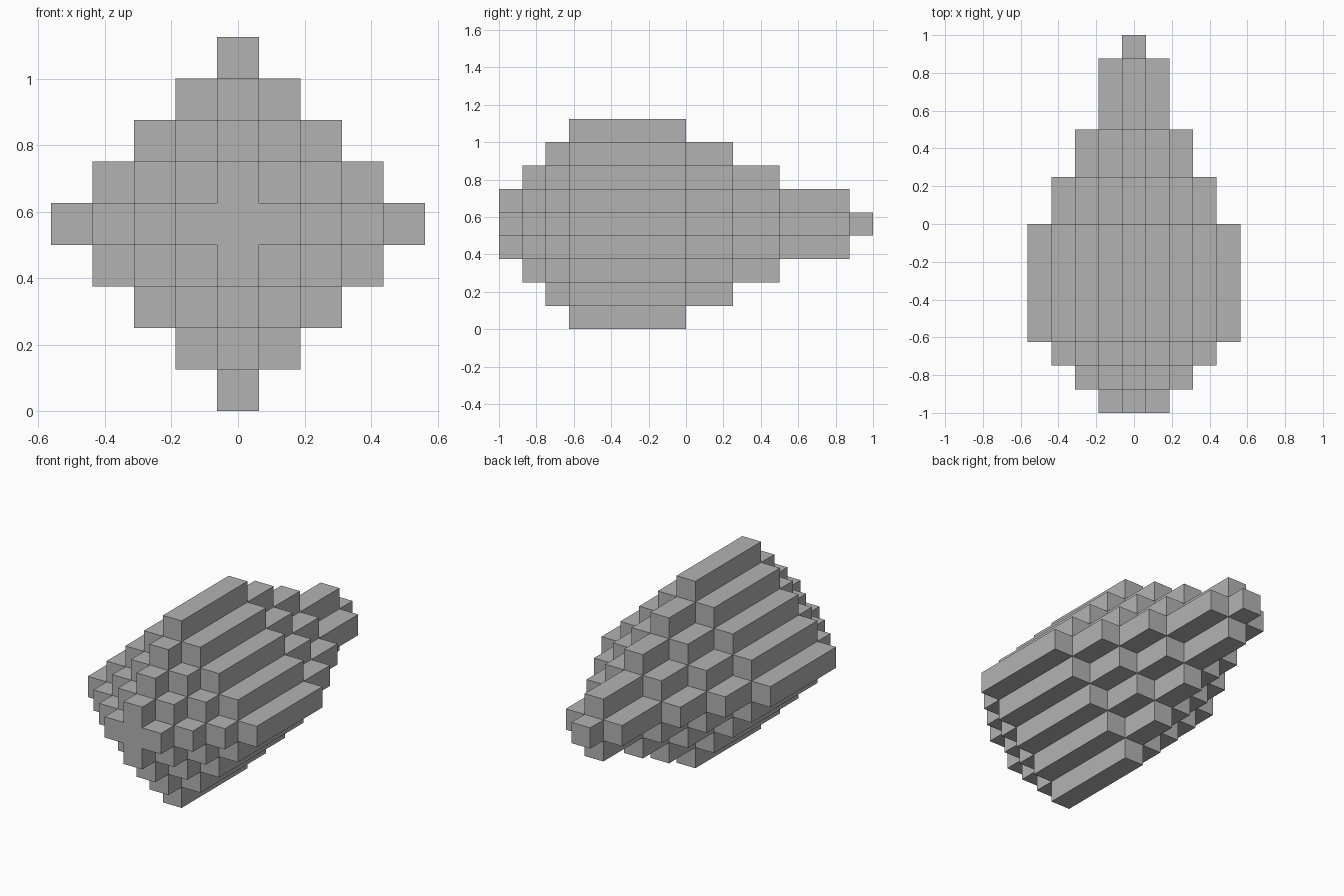
import bpy
import bmesh

cube = bpy.data.objects.get("Cube")
if cube:
    bpy.data.objects.remove(cube, do_unlink=True)

CELL = 0.125
HALF = CELL / 2
CENTRE_Z = 4.5 * CELL
# Front and back end of a bar, by its step distance from the central axis
FRONT = [-1, -1, -0.875, -0.75, -0.625]
BACK = [1, 0.875, 0.5, 0.25, 0]
RINGS = len(FRONT)

grey = bpy.data.materials.new("stone grey")
grey.use_nodes = True
grey.diffuse_color = (0.45, 0.45, 0.45, 1)
grey.node_tree.nodes["Principled BSDF"].inputs["Base Color"].default_value = grey.diffuse_color

bm = bmesh.new()


def quad(points):
    bm.faces.new([bm.verts.new(p) for p in points])


def side(x, z, nx, nz, y0, y1):
    """Long outward face of a bar, on the side (nx, nz)."""
    if y1 <= y0:
        return
    tx, tz = -nz, nx
    a = (x + (nx - tx) * HALF, z + (nz - tz) * HALF)
    b = (x + (nx + tx) * HALF, z + (nz + tz) * HALF)
    quad([(a[0], y0, a[1]), (a[0], y1, a[1]), (b[0], y1, b[1]), (b[0], y0, b[1])])


def bar(i, k):
    """Visible faces of one square bar running front to back."""
    d = abs(i) + abs(k)
    x, z = i * CELL, CENTRE_Z + k * CELL
    y0, y1 = FRONT[d], BACK[d]
    corners = [(x - HALF, z - HALF), (x + HALF, z - HALF),
               (x + HALF, z + HALF), (x - HALF, z + HALF)]
    quad([(cx, y0, cz) for cx, cz in corners])
    quad([(cx, y1, cz) for cx, cz in reversed(corners)])
    for nx, nz in ((1, 0), (-1, 0), (0, 1), (0, -1)):
        e = abs(i + nx) + abs(k + nz)
        if e >= RINGS:
            side(x, z, nx, nz, y0, y1)
        elif e > d:
            # Only the ends that stick out past the shorter neighbour
            side(x, z, nx, nz, y0, FRONT[e])
            side(x, z, nx, nz, BACK[e], y1)


# Diamond-shaped bundle of bars
for i in range(1 - RINGS, RINGS):
    reach = RINGS - 1 - abs(i)
    for k in range(-reach, reach + 1):
        bar(i, k)

bmesh.ops.remove_doubles(bm, verts=bm.verts[:], dist=0.0001)
mesh = bpy.data.meshes.new("stepped_body")
bm.to_mesh(mesh)
bm.free()
mesh.materials.append(grey)
body = bpy.data.objects.new("stepped_body", mesh)
bpy.context.collection.objects.link(body)
